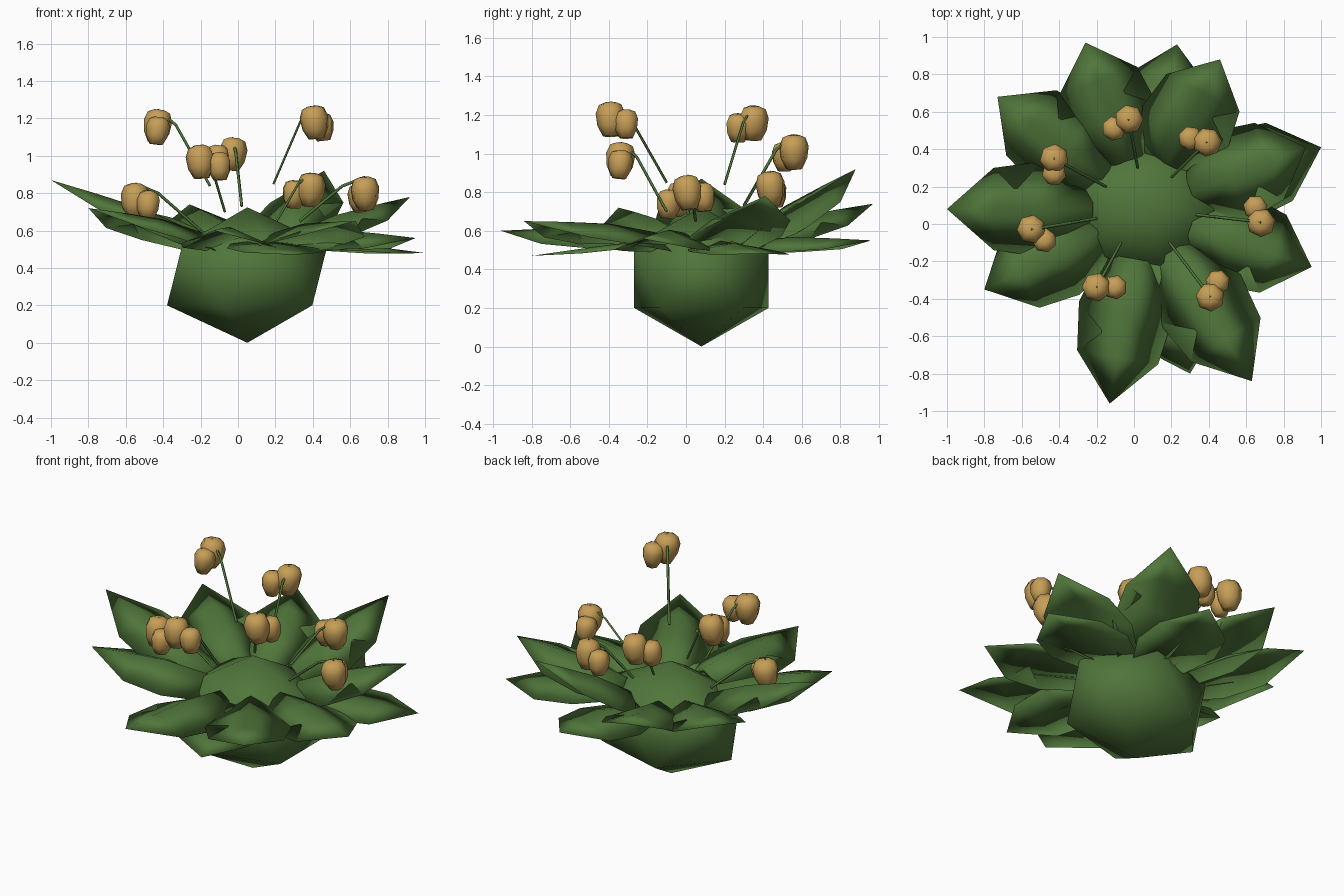
import bpy, bmesh, math
from mathutils import Vector

cube = bpy.data.objects.get("Cube")
if cube:
    bpy.data.objects.remove(cube, do_unlink=True)


def material(name, color):
    m = bpy.data.materials.new(name)
    m.use_nodes = True
    m.diffuse_color = (*color, 1)
    m.node_tree.nodes["Principled BSDF"].inputs["Base Color"].default_value = (*color, 1)
    return m


LEAF = material("leaf green", (0.08, 0.18, 0.043))
POD = material("golden pod", (0.57, 0.345, 0.095))
CENTRE = Vector((0.05, 0.08, 0))


def add_object(name, bm, mat):
    mesh = bpy.data.meshes.new(name)
    bmesh.ops.recalc_face_normals(bm, faces=bm.faces)
    for f in bm.faces:
        f.smooth = True
    bm.to_mesh(mesh)
    bm.free()
    mesh.materials.append(mat)
    obj = bpy.data.objects.new(name, mesh)
    bpy.context.collection.objects.link(obj)
    return obj


def leaf(name, tip, base_z, arch):
    """Thin closed leaf with drooping edges; upper and lower skins share the rim."""
    tip = Vector(tip)
    out = (tip - CENTRE) * Vector((1, 1, 0))
    out.normalize()
    side = Vector((-out.y, out.x, 0))
    base = CENTRE + out * 0.27
    base.z = base_z
    bm = bmesh.new()
    rows = []
    # along, half width, edge droop, midrib lift, thickness
    for t, w, droop, lift, thick in ((0, 0.17, 0.1, 0, 0.03), (0.35, 0.255, 0.11, 0.025, 0.015),
                                     (0.68, 0.22, 0.08, 0.015, 0.012)):
        mid = base.lerp(tip, t) + Vector((0, 0, lift * arch))
        low = Vector((0, 0, -droop * arch))
        under = mid - Vector((0, 0, thick))
        rows.append([bm.verts.new(p) for p in (mid - side * w + low, mid, mid + side * w + low, under)])
    for a, b in zip(rows, rows[1:]):
        for i in range(4):
            j = (i + 1) % 4
            bm.faces.new((a[i], b[i], b[j], a[j]))
    end = bm.verts.new(tip)
    for i in range(4):
        bm.faces.new((rows[-1][i], end, rows[-1][(i + 1) % 4]))
    bm.faces.new(rows[0])
    add_object(name, bm, LEAF)


def pod(name, pos, radius, height, lean):
    """Seven sided seed pod with blunt ends."""
    bm = bmesh.new()
    rings = []
    for z, r in ((-0.5, 0.55), (-0.2, 0.9), (0.15, 1), (0.4, 0.78), (0.48, 0.35)):
        ring = []
        for i in range(7):
            a = math.tau * i / 7
            x, y = math.cos(a) * r * radius, math.sin(a) * r * radius
            ring.append(bm.verts.new((x, y, z * height)))
        rings.append(ring)
    for a, b in zip(rings, rings[1:]):
        for i in range(7):
            j = (i + 1) % 7
            bm.faces.new((a[i], a[j], b[j], b[i]))
    bm.faces.new(rings[0][::-1])
    bm.faces.new(rings[-1])
    obj = add_object(name, bm, POD)
    obj.location = pos
    obj.rotation_euler = lean


def stem(name, points):
    """Thin bent tube."""
    curve = bpy.data.curves.new(name, "CURVE")
    curve.dimensions = "3D"
    curve.bevel_depth = 0.008
    curve.bevel_resolution = 0
    curve.use_fill_caps = True
    spline = curve.splines.new("POLY")
    spline.points.add(len(points) - 1)
    for p, co in zip(spline.points, points):
        p.co = (*co, 1)
    curve.materials.append(LEAF)
    bpy.context.collection.objects.link(bpy.data.objects.new(name, curve))


# Faceted bulb
bm = bmesh.new()
bmesh.ops.create_icosphere(bm, subdivisions=1, radius=1)
bulb = add_object("bulb", bm, LEAF)
bulb.location = CENTRE + Vector((0, 0, 0.362))
bulb.scale = (0.48, 0.41, 0.362)

# Leaf rosette: tips, and for the lower ring how strongly each leaf arches
upper = [(-0.26, 0.97, 0.74), (0.46, 0.88, 0.92), (0.92, 0.41, 0.78), (0.95, -0.23, 0.56),
         (0.63, -0.84, 0.65), (-0.13, -0.96, 0.6), (-0.8, -0.35, 0.72), (-1, 0.08, 0.87),
         (-0.73, 0.68, 0.75)]
lower = [((0.23, 0.96, 0.55), 0.7), ((0.3, -0.8, 0.47), 0.2), ((1, 0.41, 0.48), 0.4)]
for i, tip in enumerate(upper):
    leaf(f"upper_leaf_{i + 1}", tip, 0.59, 1)
for i, (tip, arch) in enumerate(lower):
    leaf(f"lower_leaf_{i + 1}", tip, 0.55, arch)

# Pods in pairs on bent stems: stem foot, large pod, small pod offset
clusters = [((0.02, 0.3, 0.73), (-0.03, 0.56, 1.01), (-0.08, -0.05)),
            ((0.2, 0.25, 0.64), (0.39, 0.44, 0.82), (-0.09, 0.02)),
            ((0.33, 0.05, 0.65), (0.68, 0.01, 0.8), (-0.03, 0.08)),
            ((0.19, -0.1, 0.85), (0.41, -0.39, 1.18), (0.04, 0.08)),
            ((-0.07, -0.1, 0.7), (-0.2, -0.34, 0.97), (0.1, 0)),
            ((-0.2, 0.03, 0.6), (-0.55, -0.03, 0.765), (0.07, -0.06)),
            ((-0.15, 0.2, 0.84), (-0.43, 0.35, 1.16), (0, -0.08))]
for i, (foot, big, offset) in enumerate(clusters):
    foot, big = Vector(foot), Vector(big)
    top = big + Vector((0, 0, 0.085))
    knee = foot.lerp(top, 0.65)
    knee.z = foot.z + (top.z - foot.z) * 0.8
    stem(f"stem_{i + 1}", (foot, knee, top))
    lean = (0.12 * math.sin(i * 2), 0.12 * math.cos(i * 2), i)
    pod(f"large_pod_{i + 1}", big, 0.078, 0.18, lean)
    pod(f"small_pod_{i + 1}", big + Vector((*offset, -0.025)), 0.066, 0.15, lean)
